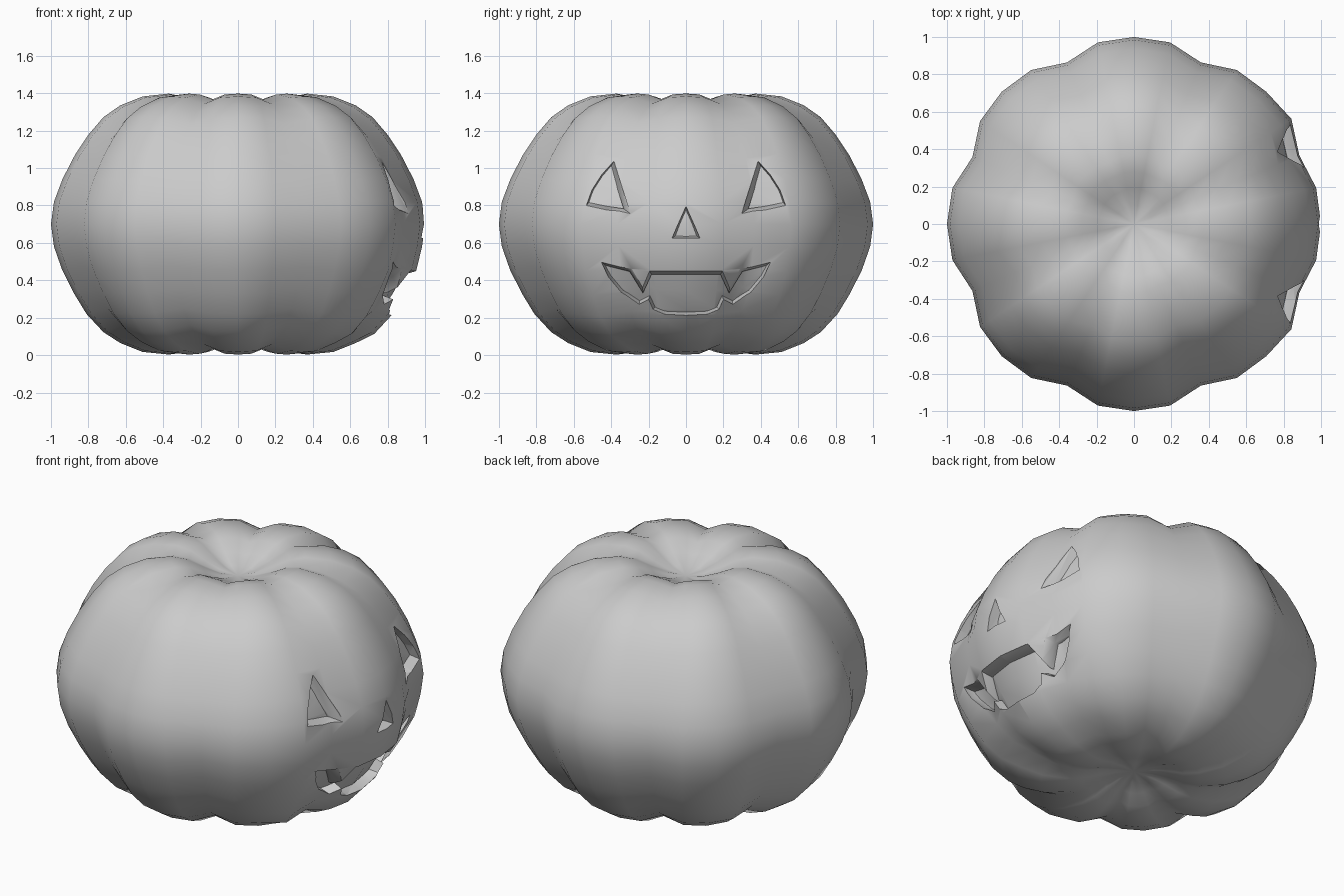
import bpy, bmesh, math
from mathutils import Vector
from mathutils.bvhtree import BVHTree

if "Cube" in bpy.data.objects:
    bpy.data.objects.remove(bpy.data.objects["Cube"])

MID = 0.7     # height of the widest ring
SEGS = 32     # eight lobes, four segments each
TOP = [(0.10, 0.597), (0.19, 0.635), (0.28, 0.68), (0.37, 0.698), (0.51, 0.683), (0.63, 0.635),
       (0.72, 0.572), (0.80, 0.478), (0.872, 0.37), (0.938, 0.242), (0.984, 0.12)]
BOTTOM = [(0.984, -0.12), (0.94, -0.245), (0.877, -0.37), (0.81, -0.48), (0.72, -0.577),
          (0.63, -0.635), (0.51, -0.683), (0.37, -0.697), (0.28, -0.685), (0.19, -0.655), (0.10, -0.635)]
PROFILE = TOP + [(1.0, 0.0)] + BOTTOM
LOBE = [1.0, 0.99, 0.935, 0.99]
FACE_BULGE = [0, 0.003, 0.022, 0.022]   # the carved side is a little fuller


def make_object(name, bm):
    bmesh.ops.recalc_face_normals(bm, faces=bm.faces)
    mesh = bpy.data.meshes.new(name)
    bm.to_mesh(mesh)
    obj = bpy.data.objects.new(name, mesh)
    bpy.context.collection.objects.link(obj)
    return obj


def skin(bm, loops):
    for a, b in zip(loops, loops[1:]):
        for i in range(len(a)):
            j = (i + 1) % len(a)
            bm.faces.new((a[i], a[j], b[j], b[i]))


def lobed_body(scale):
    bm = bmesh.new()
    loops = []
    for r, z in PROFILE:
        loop = []
        for i in range(SEGS):
            f = 1 - (1 - LOBE[i % 4]) * min(1, r / 0.55)
            side = min(i, SEGS - i)
            if side < 4:
                f += FACE_BULGE[side] * (1 - (z / 0.7) ** 4)
                if -0.6 < z < -0.2:
                    f += 0.014
            f *= scale
            a = math.tau * i / SEGS
            loop.append(bm.verts.new((r * f * math.cos(a), r * f * math.sin(a), MID + z * f)))
        loops.append(loop)
    skin(bm, loops)
    # dimple centres
    for loop, z in ((loops[0], 0.58), (loops[-1], -0.625)):
        pole = bm.verts.new((0, 0, MID + z * scale))
        for i in range(SEGS):
            bm.faces.new((loop[i], loop[(i + 1) % SEGS], pole))
    return bm


def inset(points, d):
    area = sum(a.x * b.y - b.x * a.y for a, b in zip(points, points[1:] + points[:1]))
    sign = 1 if area > 0 else -1
    out = []
    for i, p in enumerate(points):
        e1 = (p - points[i - 1]).normalized()
        e2 = (points[(i + 1) % len(points)] - p).normalized()
        n1 = Vector((-e1.y, e1.x)) * sign
        n2 = Vector((-e2.y, e2.x)) * sign
        out.append(p + (n1 + n2) * d / max(0.5, 1 + n1.dot(n2)))
    return out


def add_carving(tree, outline, d, shift=(0, 0)):
    # straight outside the skin, tapering through it, straight again inside
    bm = bmesh.new()
    pts = [Vector(p) for p in outline]
    inner = [p + Vector(shift) for p in inset(pts, d)]
    skin_x = [tree.ray_cast(Vector((2, p.x, p.y)), Vector((-1, 0, 0)))[0].x for p in pts]
    loops = [[bm.verts.new((1.3, p.x, p.y)) for p in pts],
             [bm.verts.new((x, p.x, p.y)) for x, p in zip(skin_x, pts)],
             [bm.verts.new((x - 0.06, p.x, p.y)) for x, p in zip(skin_x, inner)],
             [bm.verts.new((0.4, p.x, p.y)) for p in inner]]
    skin(bm, loops)
    bm.faces.new(loops[0])
    bm.faces.new(loops[-1])
    bmesh.ops.triangulate(bm, faces=bm.faces)
    cutter = make_object("face_cutter", bm)
    cutter.hide_render = True
    return cutter


def subtract(obj, tool):
    mod = obj.modifiers.new("carve", 'BOOLEAN')
    mod.operation = 'DIFFERENCE'
    mod.solver = 'EXACT'
    mod.object = tool
    bpy.ops.object.select_all(action='DESELECT')
    bpy.context.view_layer.objects.active = obj
    obj.select_set(True)
    bpy.ops.object.modifier_apply(modifier=mod.name)


def mirror(half):
    return half + [(-y, z) for y, z in reversed(half) if y]


# pumpkin body and the smaller core that forms the carving floors
bm = lobed_body(1.0)
tree = BVHTree.FromBMesh(bm)
body = make_object("pumpkin_body", bm)
core = make_object("core_helper", lobed_body(0.942))
core.hide_render = True

# eyes, nose and toothed mouth on the +x side
eye = [(0.385, 1.037), (0.298, 0.757), (0.42, 0.775), (0.532, 0.80), (0.503, 0.882), (0.45, 0.965)]
nose = mirror([(0, 0.795), (0.075, 0.625)])
mouth = mirror([(0, 0.449), (0.195, 0.449), (0.232, 0.362), (0.29, 0.462), (0.452, 0.497),
                (0.414, 0.417), (0.345, 0.335), (0.25, 0.272), (0.20, 0.298), (0.176, 0.245),
                (0.115, 0.219), (0, 0.213)])
carvings = [(eye, 0.018, (0.01, 0.004)), ([(-y, z) for y, z in eye], 0.018, (-0.01, 0.004)),
            (nose, 0.013, (0, 0)), (mouth, 0.017, (0, 0))]
for outline, d, shift in carvings:
    cutter = add_carving(tree, outline, d, shift)
    subtract(cutter, core)
    subtract(body, cutter)
    bpy.data.objects.remove(cutter)
bpy.data.objects.remove(core)

bpy.ops.object.select_all(action='DESELECT')
bpy.context.view_layer.objects.active = body
body.select_set(True)
bpy.ops.object.shade_smooth_by_angle(angle=math.radians(45))
